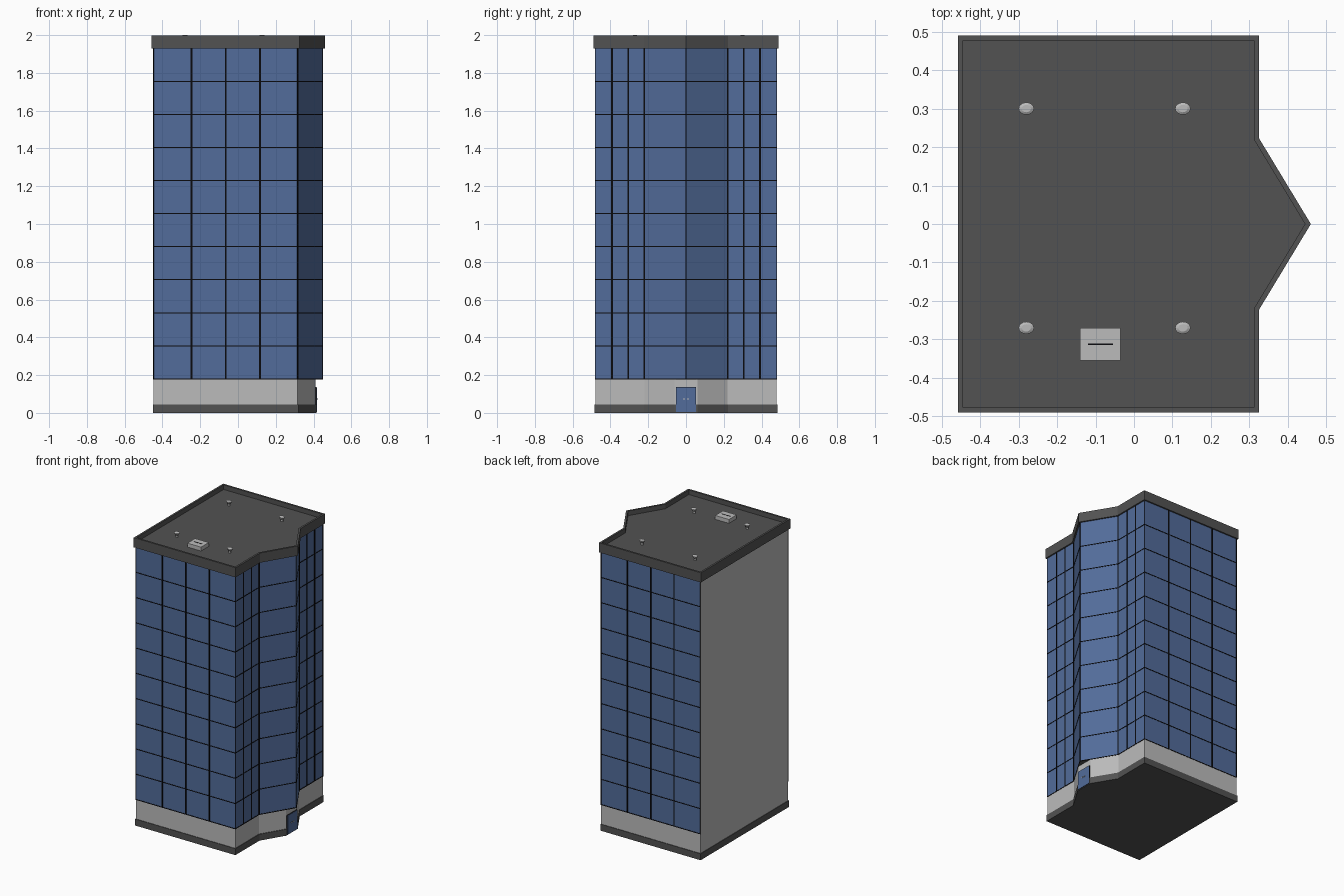
import bpy, bmesh, math
from mathutils import Vector

if "Cube" in bpy.data.objects:
    bpy.data.objects.remove(bpy.data.objects["Cube"])


def material(name, rgb):
    m = bpy.data.materials.new(name)
    m.diffuse_color = (*rgb, 1)
    m.use_nodes = True
    m.node_tree.nodes["Principled BSDF"].inputs["Base Color"].default_value = m.diffuse_color
    return m


GLASS = material("blue glass", (0.085, 0.150, 0.325))
LIGHT = material("light grey", (0.50, 0.50, 0.50))
DARK = material("dark grey", (0.085, 0.085, 0.085))
BLACK = material("black frame", (0.003, 0.003, 0.004))

# Plans, counter-clockwise; the last edge is the blank party wall
TOWER = [Vector(p) for p in ((-0.447, -0.48), (0.315, -0.48), (0.315, -0.22), (0.448, 0),
                             (0.315, 0.22), (0.315, 0.48), (-0.447, 0.48))]
LOBBY = TOWER[:3] + [Vector((0.411, -0.061)), Vector((0.411, 0.061))] + TOWER[4:]


def offset(plan, d):
    """Mitred outward offset of a closed plan."""
    out = []
    for i, p in enumerate(plan):
        a = (p - plan[i - 1]).normalized()
        b = (plan[(i + 1) % len(plan)] - p).normalized()
        n1, n2 = Vector((a.y, -a.x)), Vector((b.y, -b.x))
        out.append(p + (n1 + n2) * (d / (1 + n1.dot(n2))))
    return out


def finish(name, bm, mats):
    mesh = bpy.data.meshes.new(name)
    bm.normal_update()
    bm.to_mesh(mesh)
    bm.free()
    for m in mats:
        mesh.materials.append(m)
    ob = bpy.data.objects.new(name, mesh)
    bpy.context.collection.objects.link(ob)
    return ob


def add_prism(bm, plan, z0, z1):
    lo = [bm.verts.new((p[0], p[1], z0)) for p in plan]
    hi = [bm.verts.new((p[0], p[1], z1)) for p in plan]
    n = len(plan)
    faces = [bm.faces.new(lo[::-1]), bm.faces.new(hi)]
    for i in range(n):
        j = (i + 1) % n
        faces.append(bm.faces.new((lo[i], lo[j], hi[j], hi[i])))
    bmesh.ops.recalc_face_normals(bm, faces=faces)


def prism(name, plan, z0, z1, mat):
    bm = bmesh.new()
    add_prism(bm, plan, z0, z1)
    return finish(name, bm, [mat])


def rect(x0, x1, y0, y1):
    return [(x0, y0), (x1, y0), (x1, y1), (x0, y1)]


# Lobby storey and plinth
prism("lobby_walls", LOBBY, 0.01, 0.18, LIGHT)
prism("plinth", offset(LOBBY, 0.004), 0, 0.045, DARK)

# Glazed tower: glass on the street sides, plain party wall, dark soffit
tower = prism("tower", TOWER, 0.18, 1.935, GLASS)
tower.data.materials.append(LIGHT)
tower.data.materials.append(DARK)
for f in tower.data.polygons:
    if f.normal.x < -0.9:
        f.material_index = 1
    elif f.normal.z < -0.5:
        f.material_index = 2

# Window frame bars
OUT = offset(TOWER, 0.002)
EDGES = range(len(TOWER) - 1)


def bar(bm, i, t0, t1, z0, z1):
    a, b, c, d = TOWER[i], TOWER[i + 1], OUT[i], OUT[i + 1]
    add_prism(bm, [a.lerp(b, t0), c.lerp(d, t0), c.lerp(d, t1), a.lerp(b, t1)], z0, z1)


bm = bmesh.new()
for k in range(10):
    z = 0.18 + 0.175 * k
    for i in EDGES:
        bar(bm, i, 0, 1, z - 0.0025, z + 0.0025)
finish("floor_bars", bm, [BLACK])

bm = bmesh.new()
splits = {0: [-0.245, -0.065, 0.115], 5: [-0.245, -0.065, 0.115],
          1: [-0.39, -0.305], 4: [0.305, 0.39]}
for i in EDGES:
    a, b = TOWER[i], TOWER[i + 1]
    axis = 0 if i in (0, 5) else 1
    length = (b - a).length
    for v in splits.get(i, []):
        t = (v - a[axis]) / (b[axis] - a[axis])
        bar(bm, i, t - 0.0045 / length, t + 0.0045 / length, 0.18, 1.93)
    # Corner posts, wider at the inner corners
    w0 = (0.004 if i in (2, 4) else 0.0018) / length
    w1 = (0.004 if i in (1, 3) else 0.0018) / length
    bar(bm, i, 0, w0, 0.18, 1.93)
    bar(bm, i, 1 - w1, 1, 0.18, 1.93)
finish("upright_bars", bm, [BLACK])

# Roof: parapet ring with a sunken deck
bm = bmesh.new()
outer, inner = offset(TOWER, 0.010), offset(TOWER, -0.003)
rings = [[bm.verts.new((p.x, p.y, z)) for p in plan]
         for plan, z in ((outer, 1.93), (outer, 1.997), (inner, 1.997), (inner, 1.965))]
for lo, hi in zip(rings, rings[1:]):
    for i in range(len(lo)):
        j = (i + 1) % len(lo)
        bm.faces.new((lo[i], lo[j], hi[j], hi[i]))
bm.faces.new(rings[0][::-1])
bm.faces.new(rings[-1])
finish("parapet_roof", bm, [DARK])

# Roof vents: stem with a flared oval cap
for n, (x, y) in enumerate([(x, y) for x in (-0.28, 0.127) for y in (-0.27, 0.30)]):
    bm = bmesh.new()
    rows = [(0.009, 1.965), (0.009, 1.978), (0.020, 1.991), (0.020, 1.996), (0.012, 2.0)]
    loops = [[bm.verts.new((x + r * math.cos(a), y + 0.8 * r * math.sin(a), z))
              for a in (math.tau * k / 16 for k in range(16))] for r, z in rows]
    for lo, hi in zip(loops, loops[1:]):
        for i in range(16):
            j = (i + 1) % 16
            bm.faces.new((lo[i], lo[j], hi[j], hi[i]))
    bm.faces.new(loops[-1])
    finish(f"roof_vent_{n + 1}", bm, [LIGHT])

# Roof cooling unit with a slot
prism("cooling_unit", rect(-0.14, -0.035, -0.355, -0.27), 1.965, 1.992, LIGHT)
prism("cooling_slot", rect(-0.12, -0.055, -0.315, -0.311), 1.991, 1.9935, BLACK)

# Entrance: backing frame, two leaves and handles
prism("door_frame", rect(0.405, 0.4165, -0.054, 0.054), 0.004, 0.136, BLACK)
for side, name in ((-1, "left"), (1, "right")):
    y0, y1 = sorted((side * 0.0012, side * 0.053))
    prism(f"door_leaf_{name}", rect(0.41, 0.419, y0, y1), 0.005, 0.135, GLASS)
    y0, y1 = sorted((side * 0.005, side * 0.016))
    prism(f"door_handle_{name}", rect(0.418, 0.423, y0, y1), 0.072, 0.077, LIGHT)
